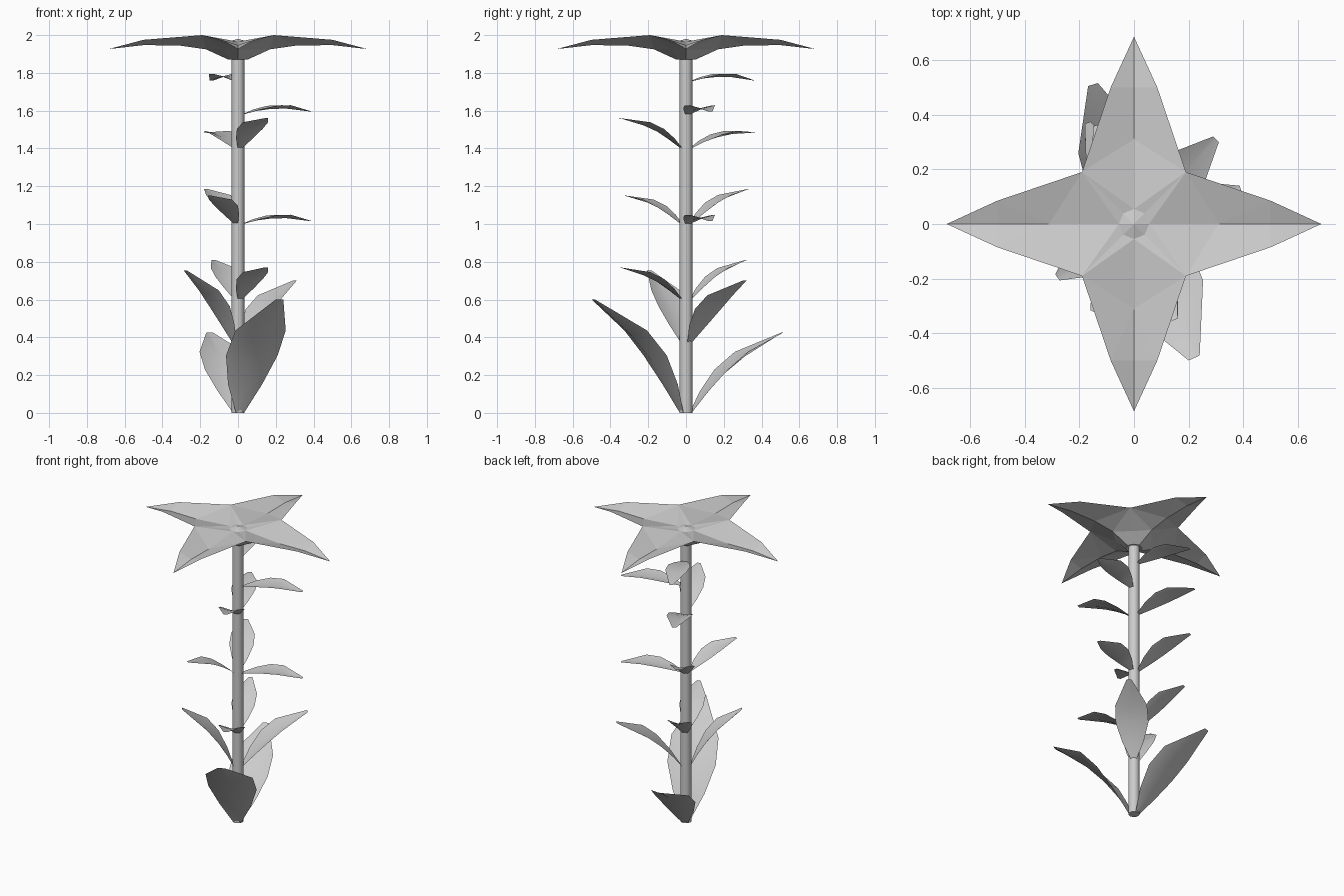
import bpy, bmesh, math
from mathutils import Vector, Matrix

cube = bpy.data.objects.get("Cube")
if cube:
    bpy.data.objects.remove(cube, do_unlink=True)

grey = bpy.data.materials.new("light_grey")
grey.use_nodes = True
grey.diffuse_color = (0.6, 0.6, 0.6, 1)
grey.node_tree.nodes["Principled BSDF"].inputs["Base Color"].default_value = (0.6, 0.6, 0.6, 1)


def finish(bm, name, smooth):
    for f in bm.faces:
        f.smooth = smooth and len(f.verts) == 4
    mesh = bpy.data.meshes.new(name)
    bm.to_mesh(mesh)
    bm.free()
    mesh.materials.append(grey)
    obj = bpy.data.objects.new(name, mesh)
    bpy.context.collection.objects.link(obj)


# Stem
bm = bmesh.new()
bmesh.ops.create_cone(bm, cap_ends=True, segments=12, radius1=0.034, radius2=0.034, depth=1.875,
                      matrix=Matrix.Translation((0, 0, 0.9375)))
finish(bm, "stem", True)

# Leaf rows: position along the leaf, half width, arch height, edge lift (all per unit length)
ROWS = [(0, 0.03, 0, 0), (0.2, 0.125, 0.04, 0.02), (0.42, 0.19, 0.06, 0.042),
        (0.64, 0.185, 0.055, 0.047), (1, 0.028, 0, 0)]


def leaf(name, base_z, tip):
    tip = Vector(tip)
    out = Vector((tip.x, tip.y, 0)).normalized()
    base = out * 0.025 + Vector((0, 0, base_z))
    chord = tip - base
    length = chord.length
    side = Vector((-out.y, out.x, 0))
    up = chord.normalized().cross(side)
    bm = bmesh.new()
    grid = []
    for t, half, arch, lift in ROWS:
        mid = base + chord * t + up * arch * length
        grid.append([bm.verts.new(mid + (side * s * half + up * abs(s) * lift) * length)
                     for s in (-1, 0, 1)])
    for a, b in zip(grid, grid[1:]):
        for i in range(2):
            bm.faces.new((a[i], b[i], b[i + 1], a[i + 1]))
    finish(bm, name, True)


# Leaves from the ground up: height on the stem and tip point
LEAVES = [
    (0.0, (0.22, -0.49, 0.60)), (0.0, (-0.15, 0.51, 0.425)),
    (0.37, (-0.28, -0.195, 0.755)), (0.37, (0.30, 0.31, 0.70)),
    (0.60, (0.15, -0.35, 0.77)), (0.60, (-0.13, 0.32, 0.81)),
    (1.0, (0.39, 0.13, 1.015)), (1.0, (-0.17, 0.33, 1.185)), (1.0, (-0.15, -0.32, 1.15)),
    (1.40, (0.15, -0.35, 1.56)), (1.40, (-0.17, 0.37, 1.485)),
    (1.58, (0.39, 0.13, 1.595)), (1.755, (-0.14, 0.36, 1.76)),
]
for n, (z, tip) in enumerate(LEAVES, 1):
    leaf(f"leaf_{n:02d}", z, tip)

# Flower: half a petal, mirrored across its crease and turned four times
POINTS = {
    "m0": (0.05, 0, 1.87), "m1": (0.17, 0, 1.925), "m2": (0.31, 0, 1.945),
    "m3": (0.5, 0, 1.947), "tip": (0.685, 0, 1.926), "edge": (0.5, 0.085, 1.975),
    "notch": (0.19, 0.19, 2.0), "d1": (0.08, 0.08, 1.925), "d0": (0.035, 0.035, 1.87),
    "top": (0, 0, 1.98), "t0": (0.055, 0, 1.965), "t1": (0.039, 0.039, 1.965),
}
FACES = ["m0 m1 d1 d0", "m1 notch d1", "m1 m2 notch",              # cup under the petals
         "m2 edge notch", "m2 m3 edge", "m3 tip edge",             # petal blade
         "top t0 t1", "t0 m2 notch", "t0 notch t1"]                # upper face and centre
bm = bmesh.new()
for turn in range(4):
    rot = Matrix.Rotation(turn * math.pi / 2, 3, 'Z')
    for flip in (1, -1):
        v = {k: bm.verts.new(rot @ Vector((x, y * flip, z))) for k, (x, y, z) in POINTS.items()}
        for f in FACES:
            loop = [v[k] for k in f.split()]
            bm.faces.new(loop if flip == 1 else loop[::-1])
bmesh.ops.remove_doubles(bm, verts=bm.verts, dist=0.0005)
finish(bm, "flower", False)
